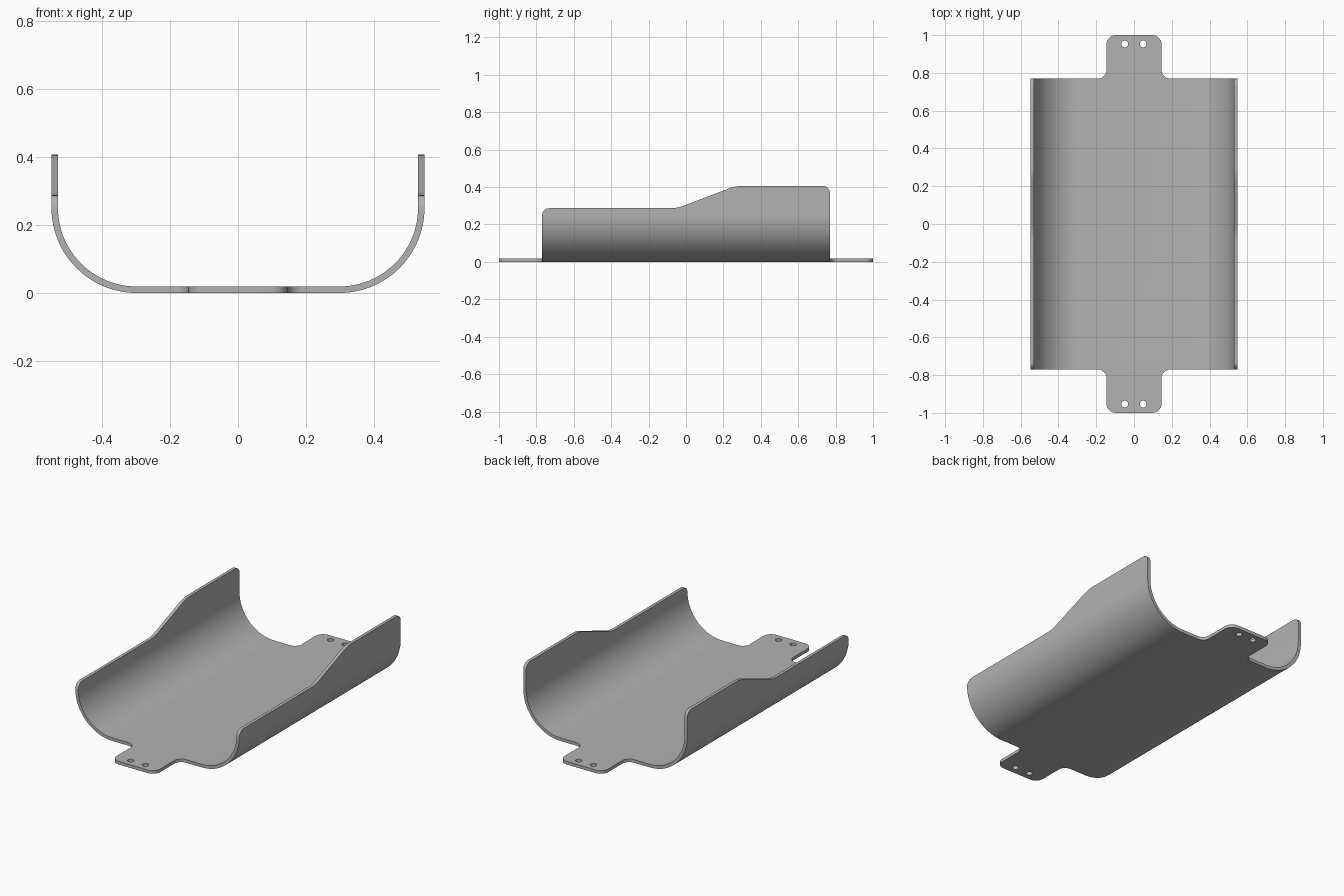
import bpy, bmesh
from math import pi, sin, cos, tan
from mathutils import Vector

cube = bpy.data.objects.get("Cube")
if cube:
    bpy.data.objects.remove(cube, do_unlink=True)

HALF_WIDTH, THICK, BEND = 0.548, 0.019, 0.25
FLAT = HALF_WIDTH - BEND          # half width of the flat floor
ARC = BEND * pi / 2               # unrolled length of one bend
BEND_STEPS = 24


def unrolled(z):
    """Sideways position, in the flat pattern, of wall height z."""
    return FLAT + ARC + z - BEND


def rounded(corners, steps=8):
    """Outline through (x, y, radius) corners, each replaced by an arc."""
    pts = []
    for i, (x, y, r) in enumerate(corners):
        p = Vector((x, y))
        a = (Vector(corners[i - 1][:2]) - p).normalized()
        b = (Vector(corners[(i + 1) % len(corners)][:2]) - p).normalized()
        half = a.angle(b) / 2
        centre = p + (a + b).normalized() * (r / sin(half))
        start = p + a * (r / tan(half)) - centre
        end = p + b * (r / tan(half)) - centre
        sweep = pi - 2 * half
        for k in range(steps + 1):
            t = k / steps * sweep
            pts.append(centre + (start * sin(sweep - t) + end * sin(t)) / sin(sweep))
    return pts


def circle(x, y, r, n=20):
    return [Vector((x + r * cos(2 * pi * k / n), y + r * sin(2 * pi * k / n)))
            for k in range(n)]


def bend(co):
    """Roll a point of the flat pattern up into the trough."""
    side = 1 if co.x >= 0 else -1
    u, h = abs(co.x), co.z
    if u <= FLAT:
        return co.copy()
    ang = min((u - FLAT) / BEND, pi / 2)
    rise = max(0, u - FLAT - ARC)
    r = BEND - h
    return Vector((side * (FLAT + r * sin(ang)), co.y, BEND - r * cos(ang) + rise))


# Flat pattern: end tabs, low front wall, sloped shoulder, high rear wall
low, high = unrolled(0.287), unrolled(0.406)
TAB, END = 0.146, 0.77
right_half = [(TAB, -1, 0.05), (TAB, -END, 0.045), (low, -END, 0.04),
              (low, -0.048, 0.2), (high, 0.265, 0.2), (high, END, 0.04),
              (TAB, END, 0.045), (TAB, 1, 0.05)]
left_half = [(-x, y, r) for x, y, r in reversed(right_half)]
loops = [rounded(right_half + left_half)]

# Two fixing holes in each tab
for sx in (-1, 1):
    for sy in (-1, 1):
        loops.append(circle(sx * 0.049, sy * 0.953, 0.018))

bm = bmesh.new()
edges = []
for loop in loops:
    verts = [bm.verts.new((p.x, p.y, 0)) for p in loop]
    edges += [bm.edges.new((verts[i - 1], verts[i])) for i in range(len(verts))]
bmesh.ops.triangle_fill(bm, use_beauty=True, edges=edges, normal=(0, 0, -1))

# Fold lines across both bends
for side in (-1, 1):
    for k in range(BEND_STEPS + 1):
        x = side * (FLAT + ARC * k / BEND_STEPS)
        bmesh.ops.bisect_plane(bm, geom=bm.verts[:] + bm.edges[:] + bm.faces[:],
                               dist=1e-5, plane_co=(x, 0, 0), plane_no=(1, 0, 0))

# Sheet thickness, then bend
grown = bmesh.ops.extrude_face_region(bm, geom=bm.faces[:], use_keep_orig=True)
for v in grown["geom"]:
    if isinstance(v, bmesh.types.BMVert):
        v.co.z = THICK
for v in bm.verts:
    v.co = bend(v.co)
bmesh.ops.recalc_face_normals(bm, faces=bm.faces[:])

mesh = bpy.data.meshes.new("trough_tray")
bm.to_mesh(mesh)
bm.free()
tray = bpy.data.objects.new("trough_tray", mesh)
bpy.context.collection.objects.link(tray)

# Plain grey metal
grey = bpy.data.materials.new("metal_grey")
grey.use_nodes = True
colour = (0.45, 0.45, 0.45, 1)
grey.diffuse_color = colour
grey.node_tree.nodes["Principled BSDF"].inputs["Base Color"].default_value = colour
mesh.materials.append(grey)

# Smooth bends with crisp sheet edges
bpy.ops.object.select_all(action="DESELECT")
tray.select_set(True)
bpy.context.view_layer.objects.active = tray
bpy.ops.object.shade_smooth_by_angle(angle=pi / 6)
